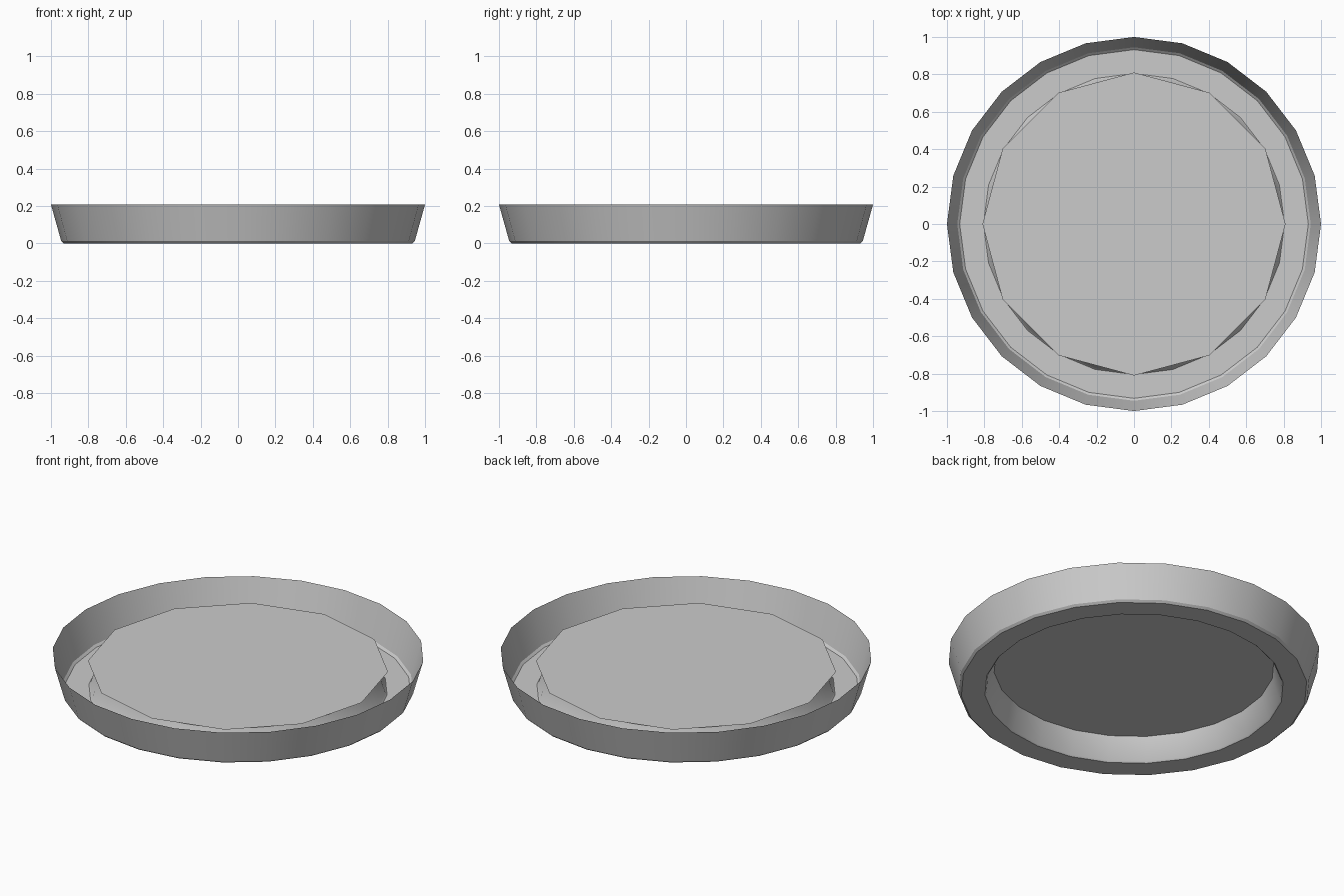
import bpy, bmesh
from math import cos, sin, tau, radians

if "Cube" in bpy.data.objects:
    bpy.data.objects.remove(bpy.data.objects["Cube"])


def lathe(name, profile, sides, cap=False):
    """Spin (radius, height) points into an open sheet, optionally capped at the end."""
    bm = bmesh.new()
    rings = [[bm.verts.new((r * cos(tau * i / sides), r * sin(tau * i / sides), z))
              for i in range(sides)] for r, z in profile]
    for a, b in zip(rings, rings[1:]):
        for i in range(sides):
            j = (i + 1) % sides
            bm.faces.new((a[i], b[i], b[j], a[j]))
    if cap:
        bm.faces.new(rings[-1])
    bmesh.ops.recalc_face_normals(bm, faces=bm.faces)
    mesh = bpy.data.meshes.new(name)
    bm.to_mesh(mesh)
    bm.free()
    obj = bpy.data.objects.new(name, mesh)
    bpy.context.collection.objects.link(obj)
    bpy.ops.object.select_all(action='DESELECT')
    obj.select_set(True)
    bpy.context.view_layer.objects.active = obj
    bpy.ops.object.shade_smooth_by_angle(angle=radians(30))
    return obj


# Thin flared rim, narrow chamfer, flat foot ring and the wall of the recess
lathe("tray_shell", [(1.0, 0.208), (0.945, 0.012), (0.932, 0.0),
                     (0.805, 0.0), (0.797, 0.008), (0.755, 0.138)], 24)

# Raised twelve-sided plate covering the recess
lathe("raised_plate", [(0.81, 0.138)], 12, cap=True)
